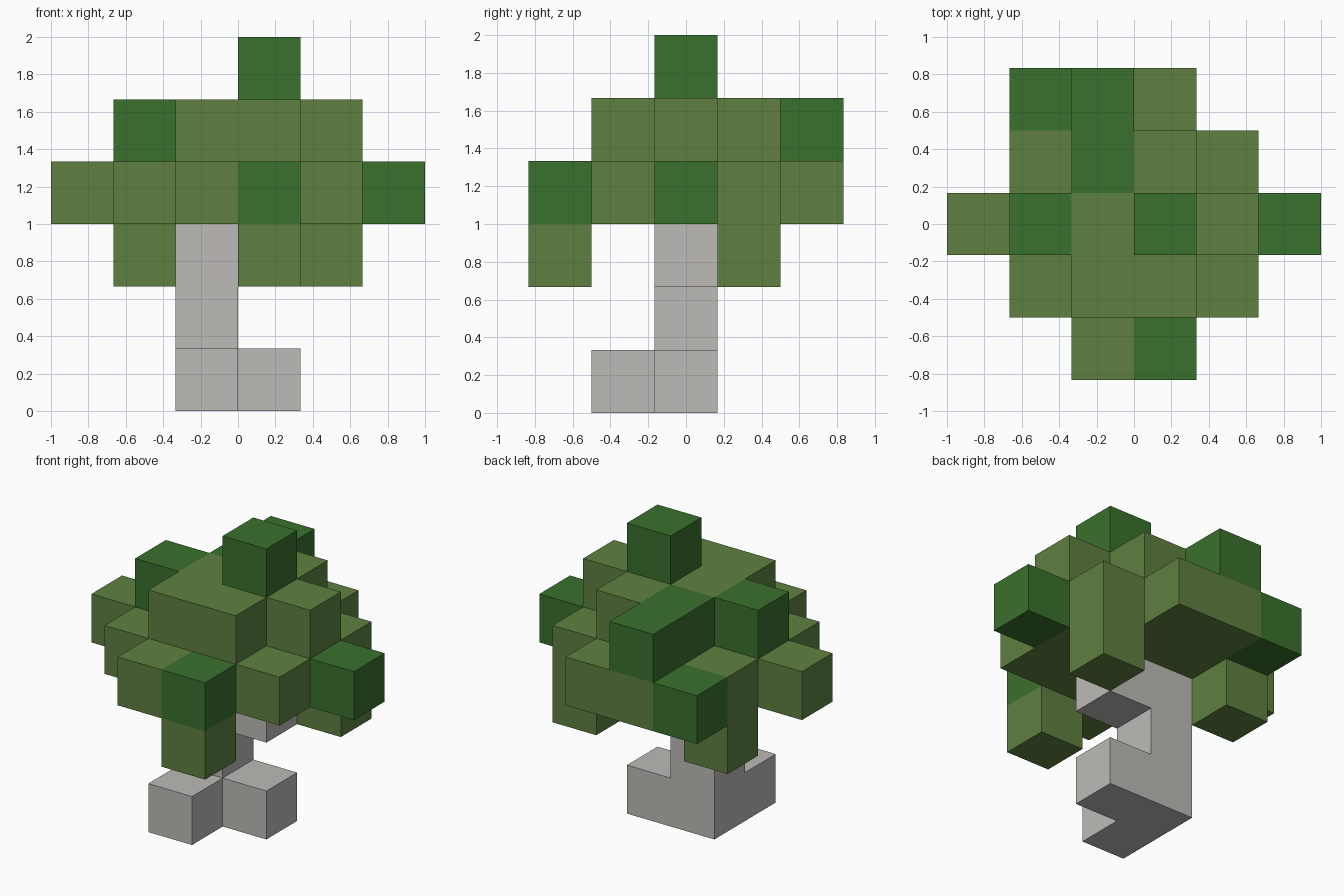
import bpy
import bmesh
from mathutils import Vector

cube = bpy.data.objects.get("Cube")
if cube:
    bpy.data.objects.remove(cube, do_unlink=True)

CELL = 1 / 3

# Floor plans from the ground up; each lists rows from back to front, columns along +x
# t = trunk, l = light leaves, d = dark leaves
LAYERS = [
    ["......", "......", "..tt..", "..t...", "......"],
    ["......", "......", "..t...", "......", "......"],
    ["......", ".l..l.", "..tt..", "......", "...l.."],
    [".dll..", ".llll.", "llllld", ".llll.", "..ld.."],
    ["..d...", "..dl..", ".dlll.", "..ll..", "......"],
    ["......", "......", "...d..", "......", "......"],
]

PARTS = {
    "t": ("trunk", "pale_grey_bark", (0.509, 0.497, 0.474)),
    "l": ("light_leaves", "light_green", (0.114, 0.216, 0.051)),
    "d": ("dark_leaves", "dark_green", (0.042, 0.162, 0.026)),
}


def make_material(name, rgb):
    mat = bpy.data.materials.new(name)
    mat.use_nodes = True
    color = (*rgb, 1)
    mat.diffuse_color = color
    mat.node_tree.nodes["Principled BSDF"].inputs["Base Color"].default_value = color
    return mat


# Occupied cells of the block grid
cells = {}
for k, plan in enumerate(LAYERS):
    for j, row in enumerate(reversed(plan)):
        for i, kind in enumerate(row):
            if kind != ".":
                cells[i, j, k] = kind

columns, rows = len(LAYERS[0][0]), len(LAYERS[0])
origin = Vector((-columns / 2, -rows / 2, 0)) * CELL


def build_blocks(kind, name, mat):
    """Join all blocks of one kind, leaving out faces hidden by a neighbour."""
    bm = bmesh.new()
    for cell, cell_kind in cells.items():
        if cell_kind != kind:
            continue
        middle = origin + (Vector(cell) + Vector((0.5, 0.5, 0.5))) * CELL
        for axis in range(3):
            for side in (-1, 1):
                normal = Vector((0, 0, 0))
                normal[axis] = side
                if tuple(int(a + b) for a, b in zip(cell, normal)) in cells:
                    continue
                u = Vector((0, 0, 0))
                u[(axis + 1) % 3] = 1
                v = normal.cross(u)
                corners = (-u - v, u - v, u + v, v - u)
                bm.faces.new([bm.verts.new(middle + (normal + c) * CELL / 2)
                              for c in corners])
    bmesh.ops.remove_doubles(bm, verts=bm.verts[:], dist=0.001)
    mesh = bpy.data.meshes.new(name)
    bm.to_mesh(mesh)
    bm.free()
    mesh.materials.append(mat)
    bpy.context.collection.objects.link(bpy.data.objects.new(name, mesh))


# Trunk, then the two leaf colours
for kind, (name, mat_name, rgb) in PARTS.items():
    build_blocks(kind, name, make_material(mat_name, rgb))
